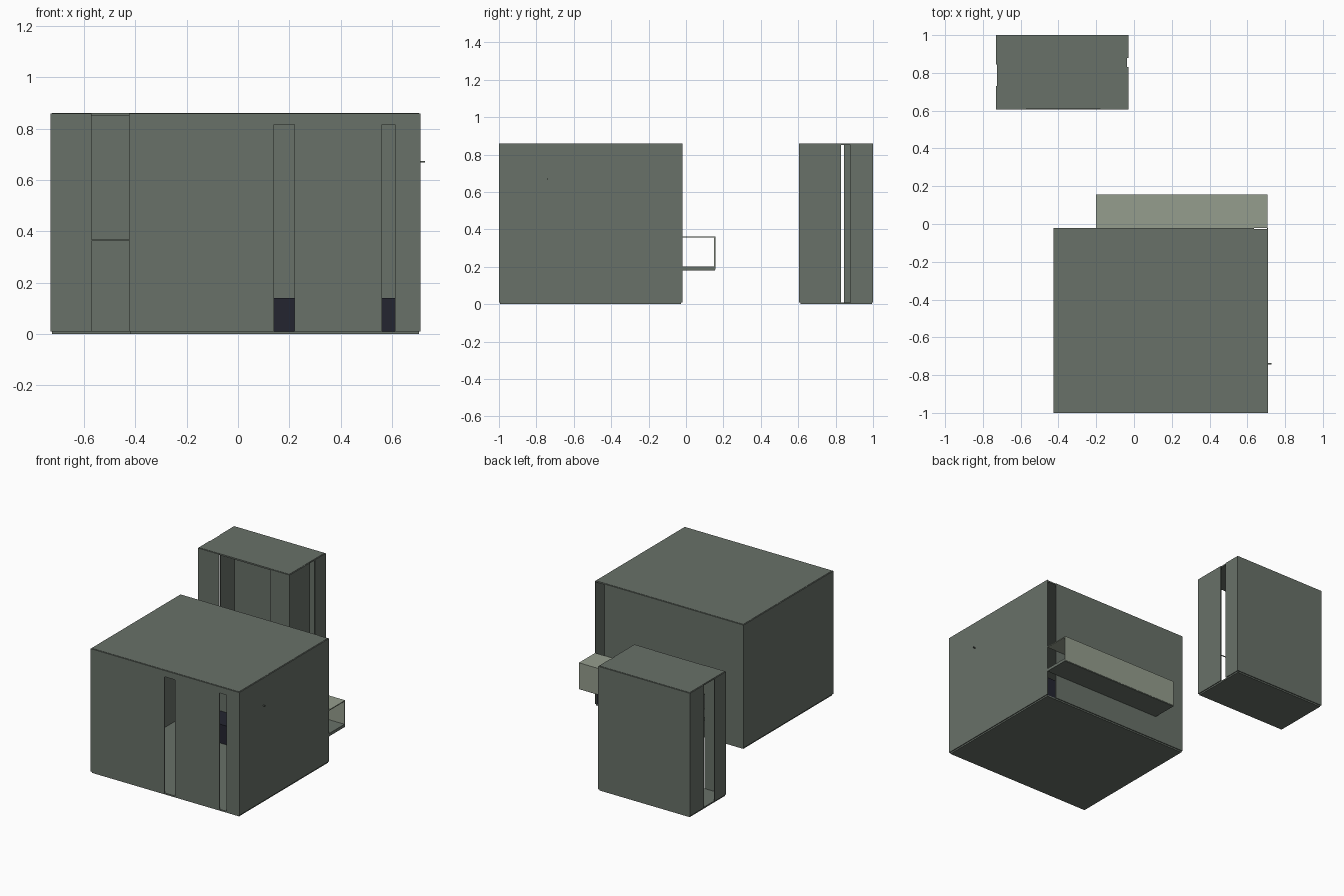
import bpy

cube = bpy.data.objects.get("Cube")
if cube:
    bpy.data.objects.remove(cube, do_unlink=True)


def material(name, rgb):
    m = bpy.data.materials.new(name)
    m.use_nodes = True
    m.diffuse_color = (*rgb, 1)
    m.node_tree.nodes["Principled BSDF"].inputs["Base Color"].default_value = (*rgb, 1)
    return m


concrete = material("grey green concrete", (0.14, 0.165, 0.14))
pale = material("pale green panel", (0.30, 0.34, 0.27))
navy = material("dark navy", (0.017, 0.018, 0.03))

T = 0.006       # wall thickness
FLOOR = 0.01
TOP = 0.858


def box(name, x, y, z, mat=concrete):
    bpy.ops.mesh.primitive_cube_add(size=1, location=[sum(r) / 2 for r in (x, y, z)])
    ob = bpy.context.object
    ob.name = name
    ob.scale = [r[1] - r[0] for r in (x, y, z)]
    bpy.ops.object.transform_apply(location=False, scale=True)
    ob.data.materials.append(mat)
    return ob


def wall(name, axis, span, across, gaps=(), head=TOP):
    """Wall along an axis, with door gaps; a lintel closes gaps above head."""
    def piece(label, a, b, z):
        x, y = ((a, b), across) if axis == "x" else (across, (a, b))
        box(label, x, y, z)

    start = span[0]
    for i, (a, b) in enumerate(gaps):
        piece(f"{name}_panel_{i}", start, a, (FLOOR, TOP))
        if head < TOP:
            piece(f"{name}_lintel_{i}", a, b, (head, TOP))
        start = b
    if span[1] - start > 0.001:
        piece(f"{name}_panel_end", start, span[1], (FLOOR, TOP))


def building(name, x, y, front=(), back=(), left=(), right=(), head=TOP):
    inner_x, inner_y = (x[0] + T, x[1] - T), (y[0] + T, y[1] - T)
    box(name + "_floor", inner_x, inner_y, (0, FLOOR))
    box(name + "_roof", inner_x, inner_y, (0.85, 0.86))
    wall(name + "_front_wall", "x", x, (y[0], y[0] + T), front, head)
    wall(name + "_back_wall", "x", x, (y[1] - T, y[1]), back)
    wall(name + "_left_wall", "y", inner_y, (x[1] - T, x[1]), left)
    wall(name + "_right_wall", "y", inner_y, (x[0], x[0] + T), right)


# Main hall and separate tower
building("hall", (-0.425, 0.71), (-1, -0.02),
         front=[(0.14, 0.22), (0.56, 0.612)], back=[(0.635, 0.704)], head=0.815)
building("tower", (-0.73, -0.03), (0.605, 1),
         front=[(-0.57, -0.18)], left=[(0.83, 0.88)], right=[(0.73, 0.845)])

# Low dark bench along the inside of the back wall
box("bench", (-0.2, 0.70), (-0.19, -0.027), (FLOOR, 0.14), navy)

# Rail across the tower entrance
box("tower_rail", (-0.57, -0.18), (0.607, 0.611), (0.363, 0.368))

# Open-ended balcony on the back
bx = (-0.2, 0.708)
box("balcony_floor", bx, (-0.02, 0.155), (0.18, 0.20))
box("balcony_outer_panel", bx, (0.15, 0.157), (0.185, 0.36), pale)
box("balcony_cover", bx, (-0.02, 0.157), (0.357, 0.363), pale)

# Small peg on the side wall
box("wall_peg", (0.70, 0.727), (-0.743, -0.737), (0.667, 0.673))
